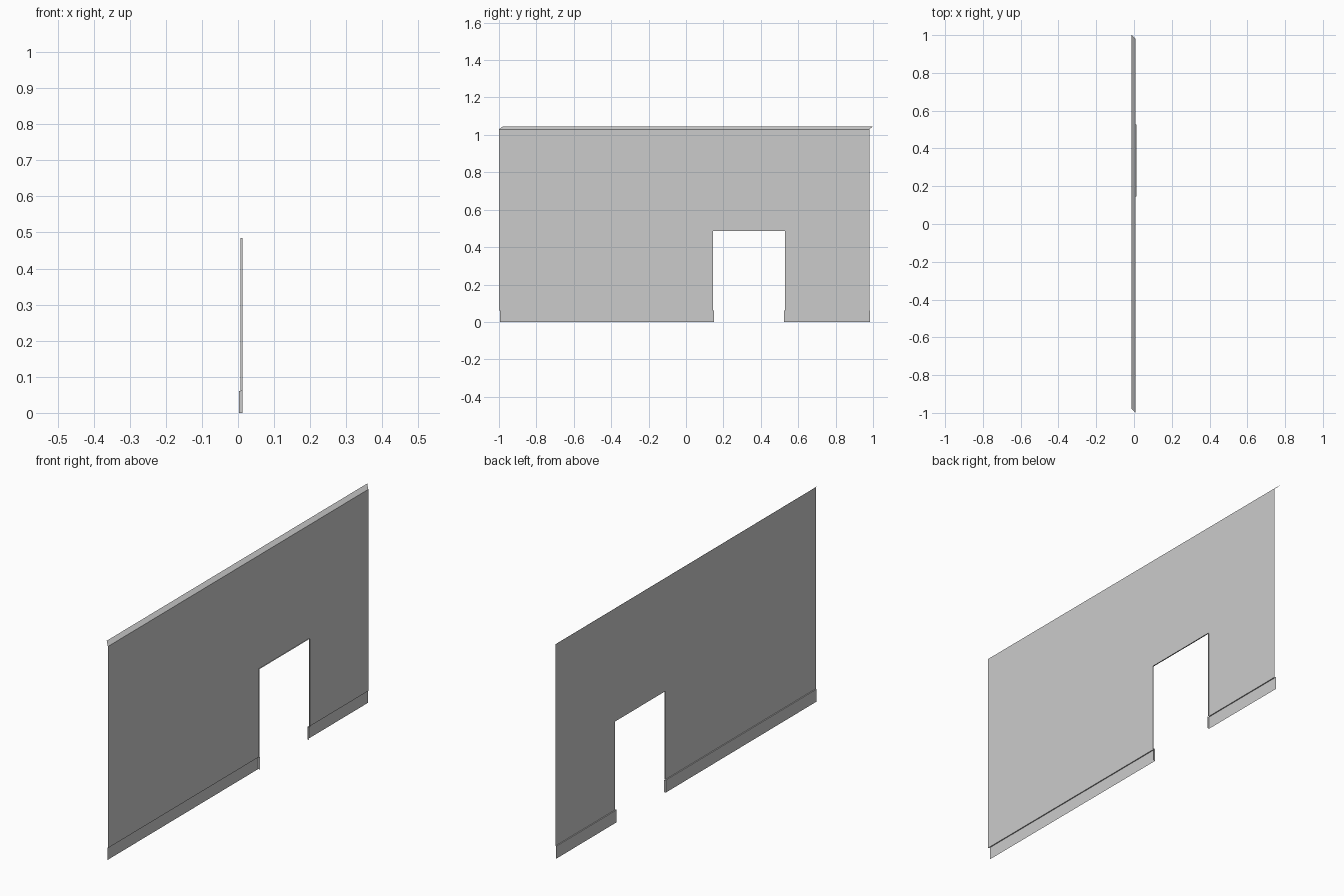
import bpy
import bmesh

# Remove the default cube
cube = bpy.data.objects.get("Cube")
if cube:
    bpy.data.objects.remove(cube, do_unlink=True)

# Single plain grey finish
GREY = (0.6, 0.6, 0.6, 1.0)
grey = bpy.data.materials.new("plain_grey")
grey.use_nodes = True
grey.diffuse_color = GREY
grey.node_tree.nodes["Principled BSDF"].inputs["Base Color"].default_value = GREY

# Main dimensions
WALL_X, BASE_X, CAP_X, TRIM_X = 0.0075, 0.0025, -0.0125, 0.0125
START, END = -1.0, 0.98
DOOR_START, DOOR_END, DOOR_TOP = 0.145, 0.528, 0.485
BASE_TOP, WALL_TOP, CAP_TOP = 0.06, 1.03, 1.045


def sheet(name, faces):
    """Thin surface made of corner loops, welded together."""
    bm = bmesh.new()
    for loop in faces:
        bm.faces.new([bm.verts.new(p) for p in loop])
    bmesh.ops.remove_doubles(bm, verts=bm.verts, dist=0.0001)
    mesh = bpy.data.meshes.new(name)
    bm.to_mesh(mesh)
    bm.free()
    mesh.materials.append(grey)
    obj = bpy.data.objects.new(name, mesh)
    bpy.context.collection.objects.link(obj)
    return obj


def panel(x, y0, y1, z0, z1):
    return [(x, y0, z0), (x, y1, z0), (x, y1, z1), (x, y0, z1)]


# Wall panel around the doorway
sheet("wall_panel", [
    panel(WALL_X, START, DOOR_START, BASE_TOP, DOOR_TOP),
    panel(WALL_X, DOOR_END, END, BASE_TOP, DOOR_TOP),
    panel(WALL_X, START, DOOR_START, DOOR_TOP, WALL_TOP),
    panel(WALL_X, DOOR_START, DOOR_END, DOOR_TOP, WALL_TOP),
    panel(WALL_X, DOOR_END, END, DOOR_TOP, WALL_TOP),
])

# Mitred sloping cap along the top
miter = WALL_X - CAP_X
sheet("top_cap", [[
    (WALL_X, START, WALL_TOP), (WALL_X, END, WALL_TOP),
    (CAP_X, END + miter, CAP_TOP), (CAP_X, START + miter, CAP_TOP),
]])

# Recessed skirting with a ledge, and a return at the doorway
step = WALL_X - BASE_X
for name, y0, y1, door_y in (
        ("long_skirting", START + step, DOOR_START + step, DOOR_START + step),
        ("short_skirting", DOOR_END - step, END + step, DOOR_END - step)):
    wall_y0 = START if y0 < 0 else DOOR_END
    wall_y1 = DOOR_START if y0 < 0 else END
    sheet(name, [
        panel(BASE_X, y0, y1, 0, BASE_TOP),
        [(BASE_X, y0, BASE_TOP), (BASE_X, y1, BASE_TOP),
         (WALL_X, wall_y1, BASE_TOP), (WALL_X, wall_y0, BASE_TOP)],
        [(BASE_X, door_y, 0), (TRIM_X, door_y, 0),
         (TRIM_X, door_y, BASE_TOP), (BASE_X, door_y, BASE_TOP)],
    ])

# Narrow lining around the doorway
outline = [(DOOR_START, BASE_TOP), (DOOR_START, DOOR_TOP),
           (DOOR_END, DOOR_TOP), (DOOR_END, BASE_TOP)]
sheet("door_lining", [
    [(WALL_X, *a), (TRIM_X, *a), (TRIM_X, *b), (WALL_X, *b)]
    for a, b in zip(outline, outline[1:])
])
